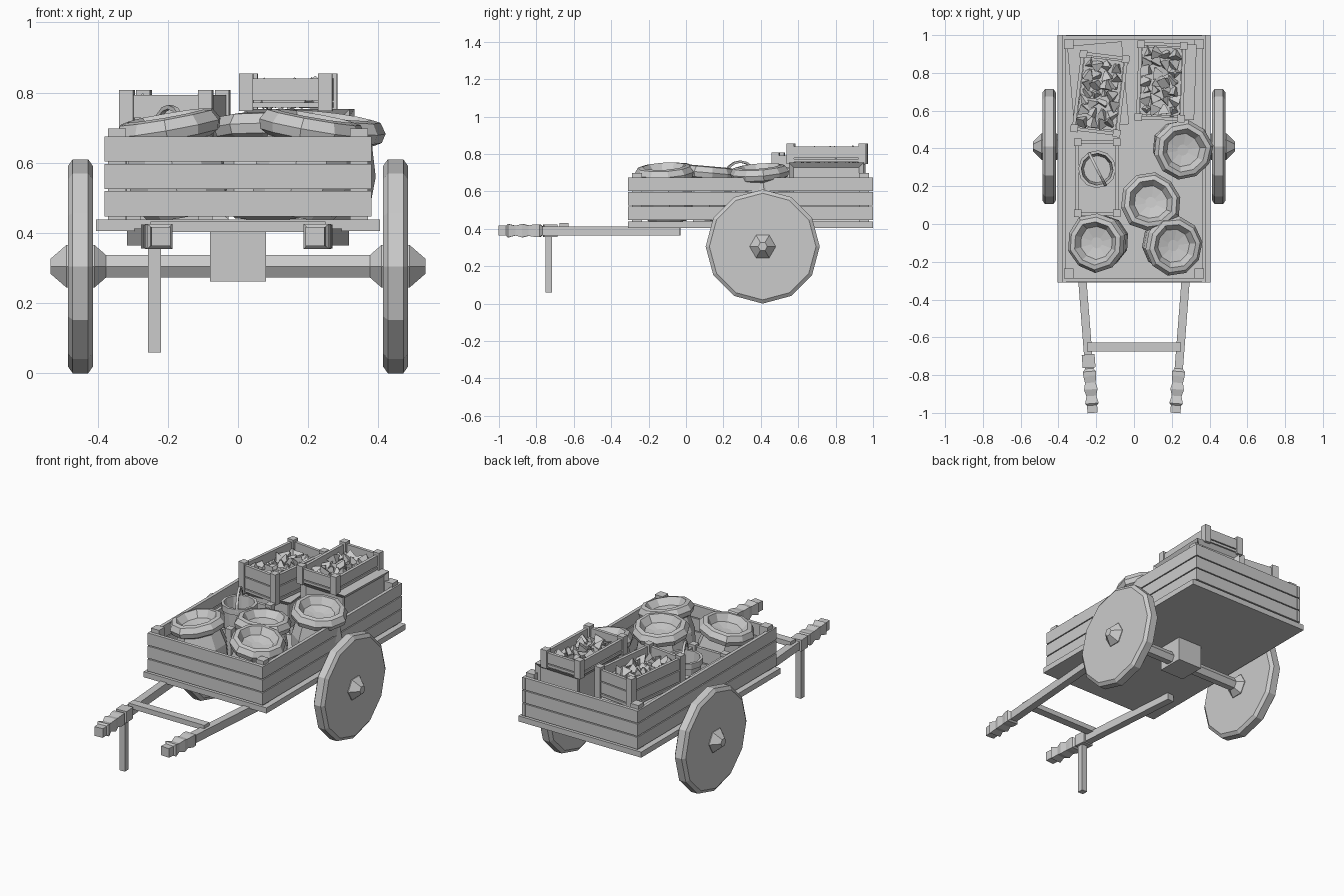
import bpy, bmesh, math, random
from math import radians, pi, sin, cos
from mathutils import Matrix, Vector

if "Cube" in bpy.data.objects:
    bpy.data.objects.remove(bpy.data.objects["Cube"])

random.seed(4)


def finish(bm, name, mat=Matrix()):
    bmesh.ops.recalc_face_normals(bm, faces=bm.faces)
    me = bpy.data.meshes.new(name)
    bm.to_mesh(me)
    bm.free()
    ob = bpy.data.objects.new(name, me)
    ob.matrix_world = mat
    bpy.context.collection.objects.link(ob)
    return ob


def place(x, y, z, rz=0.0):
    return Matrix.Translation((x, y, z)) @ Matrix.Rotation(radians(rz), 4, 'Z')


def box(name, lo, hi, mat=Matrix(), panel=False):
    bm = bmesh.new()
    size = [b - a for a, b in zip(lo, hi)]
    mid = [(a + b) / 2 for a, b in zip(lo, hi)]
    bmesh.ops.create_cube(bm, size=1, matrix=Matrix.Translation(mid) @ Matrix.Diagonal((*size, 1)))
    if panel:  # recessed panels on the four sides
        bm.normal_update()
        sides = [f for f in bm.faces if abs(f.normal.z) < 0.5]
        bmesh.ops.inset_individual(bm, faces=sides, thickness=0.035, depth=-0.018)
    return finish(bm, name, mat)


def lathe(name, profile, sides, mat, phase=0.0, wobble=0.0):
    bm = bmesh.new()
    jit = [(1 + random.uniform(-wobble, wobble)) for _ in range(sides)]
    rings = []
    for r, z in profile:
        rings.append([bm.verts.new((r * jit[i] * cos(phase + 2 * pi * i / sides),
                                    r * jit[i] * sin(phase + 2 * pi * i / sides), z))
                      for i in range(sides)])
    for a, b in zip(rings, rings[1:]):
        for i in range(sides):
            j = (i + 1) % sides
            bm.faces.new((a[i], a[j], b[j], b[i]))
    bm.faces.new(rings[0])
    bm.faces.new(rings[-1])
    return finish(bm, name, mat)


def crate(name, mat, w, l, h, rows, post=0.04, lip=0.015):
    x, y, t = w / 2, l / 2, 0.018
    box(name + "_floor", (-x, -y, 0), (x, y, 0.015), mat)
    step = (h - 0.015) / rows
    for r in range(rows):
        a, b = 0.015 + r * step + 0.006, 0.015 + (r + 1) * step
        for s in (-1, 1):
            xs, ys = sorted((s * x, s * (x - t))), sorted((s * y, s * (y - t)))
            box(name + "_side_slat", (xs[0], -y, a), (xs[1], y, b), mat)
            box(name + "_end_slat", (-x, ys[0], a), (x, ys[1], b), mat)
    for sx in (-1, 1):
        for sy in (-1, 1):
            cx, cy, p = sx * (x - 0.012), sy * (y - 0.012), post / 2
            box(name + "_post", (cx - p, cy - p, -0.01), (cx + p, cy + p, h + lip), mat)


def chunks(name, mat, w, l, z):
    # heap of sharp lumps over a flat fill
    box(name + "_fill", (-w / 2, -l / 2, 0.015), (w / 2, l / 2, z - 0.03), mat)
    bm = bmesh.new()
    nx, ny = 4, 7
    for i in range(nx):
        for j in range(ny):
            p = Vector(((i + 0.5) / nx - 0.5, (j + 0.5) / ny - 0.5, 0))
            p = Vector((p.x * w * 0.9, p.y * l * 0.95, z - 0.03 + random.uniform(0, 0.015)))
            rot = Matrix.Rotation(random.uniform(0, 6.28), 4, Vector((random.random(), random.random(), random.random() + 0.1)))
            m = Matrix.Translation(p) @ rot
            bmesh.ops.create_cone(bm, cap_ends=True, segments=random.choice((3, 4)), radius1=0.04,
                                  radius2=0.008, depth=0.05, matrix=m)
    finish(bm, name, mat)


# Bed and plank walls
box("bed", (-0.405, -0.31, 0.405), (0.405, 1.0, 0.438))
for k in range(3):
    a = 0.447 + 0.078 * k
    b = a + 0.072
    for s in (-1, 1):
        xs = sorted((s * 0.36, s * 0.38))
        box("side_plank", (xs[0], -0.31, a), (xs[1], 1.0, b))
    box("front_plank", (-0.378, -0.308, a), (0.378, -0.288, b))
    box("back_plank", (-0.378, 0.978, a), (0.378, 0.998, b))
for x in (-0.345, 0.345):
    for y in (-0.262, 0.952):
        box("corner_post", (x - 0.026, y - 0.026, 0.43), (x + 0.026, y + 0.026, 0.698))

# Axle, block and wheels
along_x = Matrix.Translation((0, 0.41, 0.305)) @ Matrix.Rotation(pi / 2, 4, 'Y')
lathe("axle", [(0.037, -0.43), (0.037, 0.43)], 6, along_x, pi / 2)
box("axle_block", (-0.08, 0.33, 0.262), (0.08, 0.49, 0.41))
for s in (-1, 1):
    m = Matrix.Translation((s * 0.449, 0.41, 0.305)) @ Matrix.Rotation(pi / 2, 4, 'Y')
    lathe("wheel", [(0.285, -0.036), (0.305, -0.022), (0.305, 0.022), (0.285, 0.036)], 12, m)
    lathe("hub", [(0.025, -0.085), (0.07, -0.04), (0.07, 0.04), (0.025, 0.085)], 6, m, pi / 2)

# Shafts with carved grips
for s in (-1, 1):
    tip, root = Vector((s * 0.219, -1.0, 0.39)), Vector((s * 0.294, -0.03, 0.386))
    d = root - tip
    m = Matrix.Translation(tip) @ Matrix.Rotation(-math.atan2(d.x, d.y), 4, 'Z')
    box("shaft", (-0.022, 0.2, -0.026), (0.022, d.length, 0.022), m)
    prof = [(0.027, 0), (0.027, 0.04), (0.036, 0.05), (0.026, 0.09), (0.036, 0.125),
            (0.028, 0.16), (0.034, 0.195), (0.034, 0.22), (0.022, 0.235)]
    lathe("grip", [(r * 2 ** 0.5, z) for r, z in prof], 4, m @ Matrix.Rotation(-pi / 2, 4, 'X'), pi / 4)
    if s < 0:
        box("leg_collar", (-0.034, 0.24, -0.034), (0.034, 0.31, 0.034), m)
box("crossbar", (-0.25, -0.675, 0.402), (0.25, -0.627, 0.432))
box("prop_leg", (-0.256, -0.752, 0.06), (-0.22, -0.716, 0.38))

# Open sacks leaning outward
sack = [(0.105, 0), (0.14, 0.05), (0.145, 0.13), (0.125, 0.215), (0.15, 0.228),
        (0.158, 0.255), (0.14, 0.285), (0.115, 0.29), (0.088, 0.25), (0.03, 0.24)]
for x, y, tx, ty in ((-0.2, -0.1, 3, -10), (0.21, -0.115, 3, 10), (0.09, 0.115, -5, 0), (0.26, 0.39, 4, 7)):
    top = Vector((x, y, 0.7))
    m = (Matrix.Translation(top) @ Matrix.Rotation(radians(tx), 4, 'X')
         @ Matrix.Rotation(radians(ty), 4, 'Y') @ Matrix.Translation((0, 0, -0.255)))
    lathe("sack", sack, 10, m, random.random(), 0.04)

# Right stack: panelled box with a shallow crate on top
box("panelled_box", (-0.15, -0.2, 0), (0.15, 0.2, 0.315), place(0.175, 0.755, 0.438, -2), True)
m = place(0.143, 0.755, 0.757, -2)
crate("upper_crate", m, 0.25, 0.41, 0.083, 1)
chunks("upper_lumps", m, 0.21, 0.36, 0.06)

# Left stack: panelled box with a deeper crate on top
box("left_box", (-0.145, -0.22, 0), (0.145, 0.22, 0.19), place(-0.19, 0.735, 0.438, 5), True)
m = place(-0.18, 0.69, 0.635, -7)
crate("deep_crate", m, 0.25, 0.42, 0.158, 2)
chunks("deep_lumps", m, 0.21, 0.37, 0.135)

# Bucket standing in a low crate
crate("low_crate", place(-0.195, 0.245, 0.438), 0.23, 0.4, 0.19, 2)
m = place(-0.195, 0.29, 0.455, -63)
lathe("bucket", [(0.08, 0), (0.09, 0.19), (0.1, 0.19), (0.1, 0.225), (0.084, 0.225), (0.072, 0.05)], 12, m)
bm = bmesh.new()
rings = []
for i in range(9):
    a = pi * i / 8
    rings.append([bm.verts.new((r * cos(a), w, 0.21 + r * sin(a)))
                  for r, w in ((0.088, -0.007), (0.1, -0.007), (0.1, 0.007), (0.088, 0.007))])
for p, q in zip(rings, rings[1:]):
    for i in range(4):
        j = (i + 1) % 4
        bm.faces.new((p[i], p[j], q[j], q[i]))
finish(bm, "bucket_handle", m)

# Drop the whole cart so that the wheels rest on the ground
bpy.context.view_layer.update()
